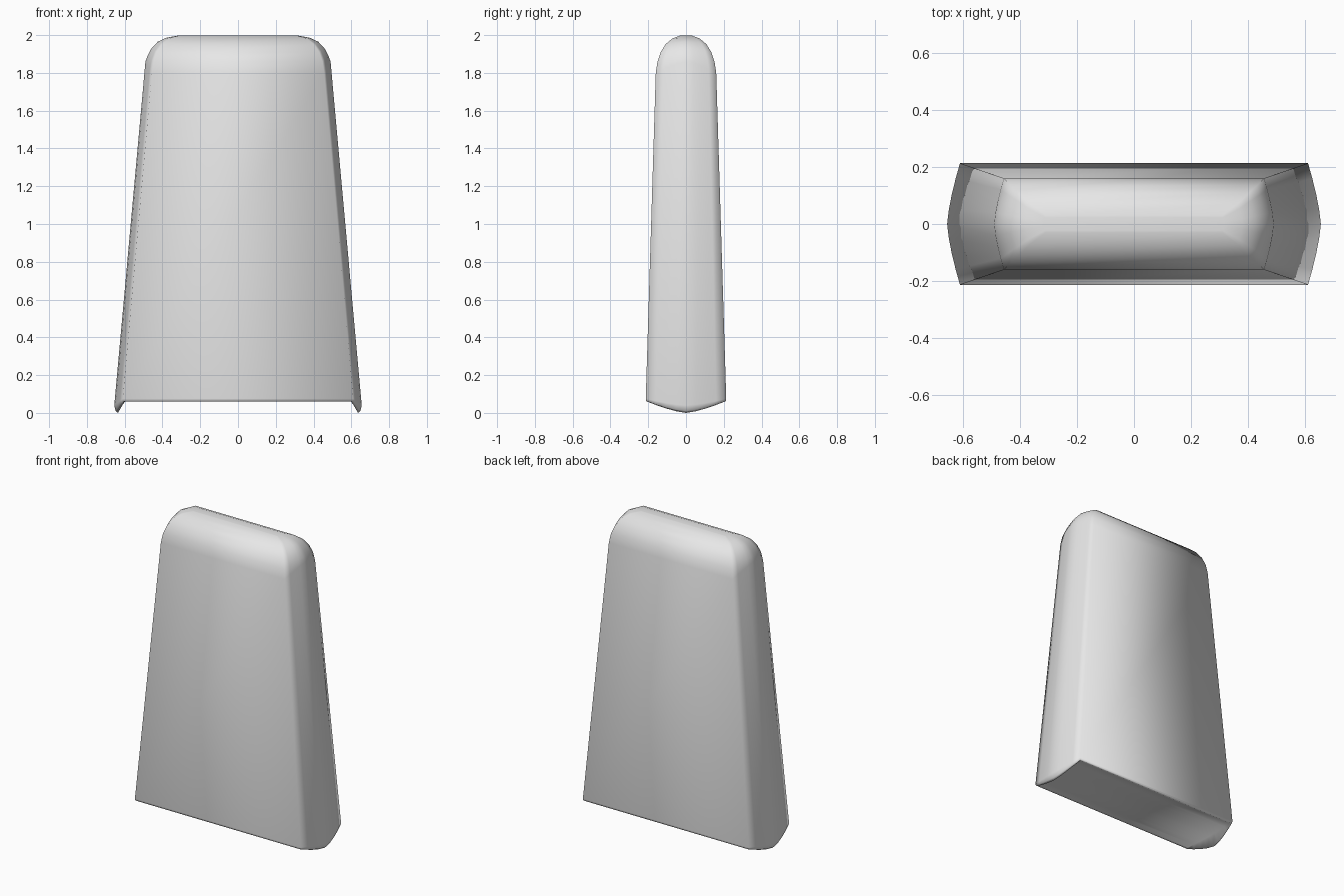
import bpy, bmesh

if "Cube" in bpy.data.objects:
    bpy.data.objects.remove(bpy.data.objects["Cube"])

mat = bpy.data.materials.new("pale_grey")
mat.diffuse_color = (0.8, 0.8, 0.8, 1)
mat.use_nodes = True
mat.node_tree.nodes["Principled BSDF"].inputs["Base Color"].default_value = mat.diffuse_color

# Rings from the underside up: corner x, mid-end x, half depth, corner z, mid-end z
RINGS = [
    (0.595, 0.605, 0.195, 0.064, 0.062),   # recessed underside
    (0.602, 0.635, 0.206, 0.060, 0.000),   # lip with drooping ends
    (0.608, 0.648, 0.211, 0.064, 0.010),
    (0.610, 0.655, 0.213, 0.075, 0.040),
    (0.456, 0.490, 0.160, 1.800, 1.860),   # top of the tapered walls
    (0.447, 0.478, 0.151, 1.860, 1.893),   # rounded crown
    (0.430, 0.458, 0.134, 1.910, 1.930),
    (0.402, 0.425, 0.108, 1.952, 1.965),
    (0.365, 0.380, 0.072, 1.982, 1.986),
    (0.310, 0.315, 0.030, 1.998, 1.998),
]
STEPS = 8


def ring_points(xc, xm, y, zc, zm):
    pts = []
    for side in (1, -1):
        for i in range(STEPS + 1):
            s = -1 + 2 * i / STEPS
            bulge = 1 - abs(s) ** 1.4
            pts.append((side * (xc + (xm - xc) * bulge),
                        side * s * y, zc + (zm - zc) * bulge))
    return pts


# Tapered slab body with bulged ends
bm = bmesh.new()
loops = [[bm.verts.new(p) for p in ring_points(*r)] for r in RINGS]
for a, b in zip(loops, loops[1:]):
    n = len(a)
    for i in range(n):
        j = (i + 1) % n
        bm.faces.new((a[i], a[j], b[j], b[i]))


# Caps made from strips running along the length
def cap(ring):
    right, left = ring[:STEPS + 1], ring[STEPS + 1:][::-1]
    for i in range(STEPS):
        bm.faces.new((right[i], right[i + 1], left[i + 1], left[i]))


cap(loops[0])
cap(loops[-1])
bmesh.ops.recalc_face_normals(bm, faces=bm.faces[:])
for f in bm.faces:
    f.smooth = True

mesh = bpy.data.meshes.new("tapered_slab")
bm.to_mesh(mesh)
bm.free()
mesh.materials.append(mat)
obj = bpy.data.objects.new("tapered_slab", mesh)
bpy.context.collection.objects.link(obj)
